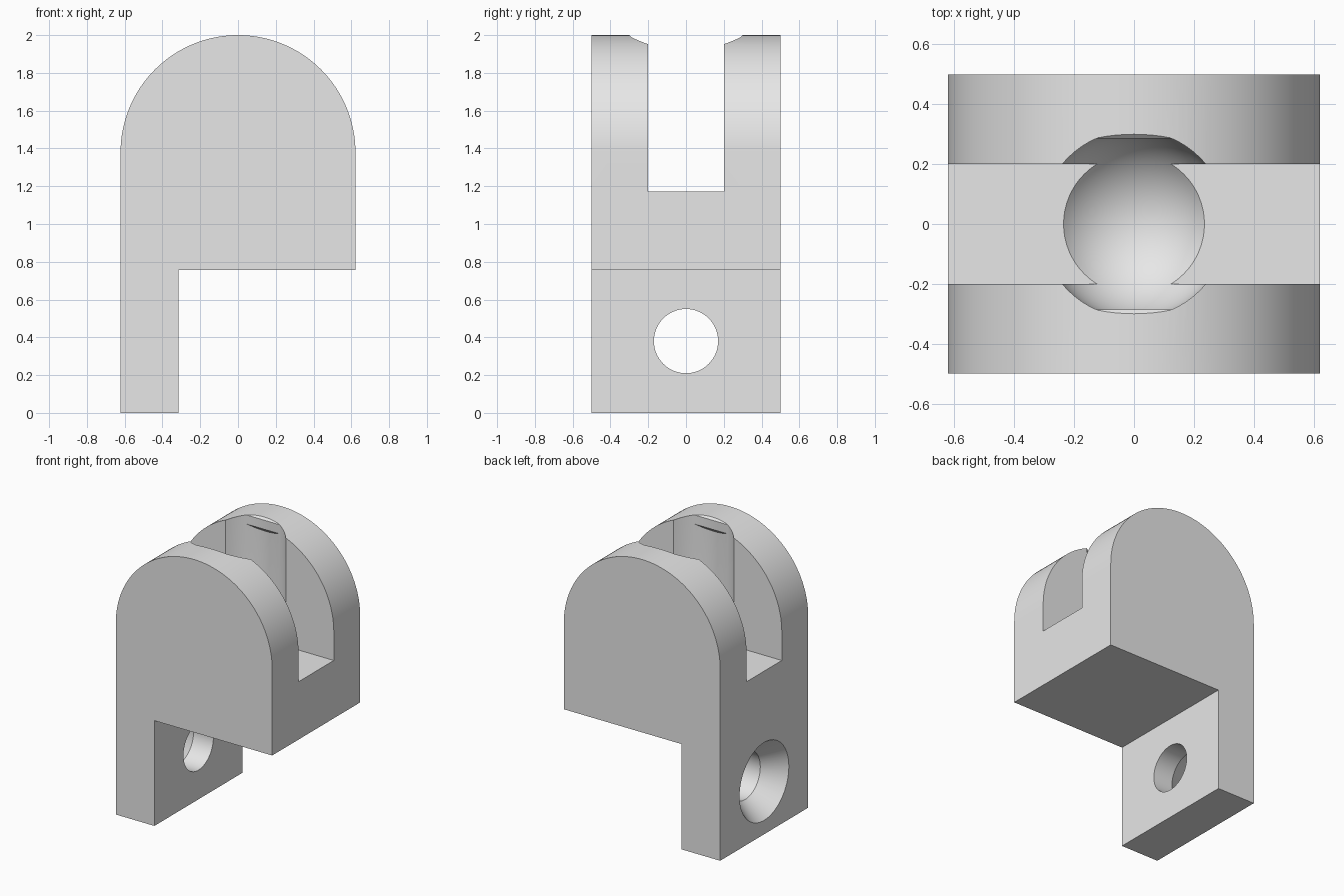
import bpy, bmesh, math
from mathutils import Matrix

cube = bpy.data.objects.get("Cube")
if cube:
    bpy.data.objects.remove(cube, do_unlink=True)

HALF_WIDTH, DEPTH = 0.622, 1.0
ARCH_Z = 2.0 - HALF_WIDTH
BALL_R = 0.3125


def make_object(name, bm):
    bmesh.ops.remove_doubles(bm, verts=bm.verts, dist=1e-5)
    bmesh.ops.recalc_face_normals(bm, faces=bm.faces)
    mesh = bpy.data.meshes.new(name)
    bm.to_mesh(mesh)
    bm.free()
    obj = bpy.data.objects.new(name, mesh)
    bpy.context.collection.objects.link(obj)
    return obj


def prism(name, outline, place, length):
    """Extrude a closed 2D outline; place maps (u, v, w) to a point."""
    bm = bmesh.new()
    face = bm.faces.new([bm.verts.new(place(u, v, -length / 2)) for u, v in outline])
    grown = bmesh.ops.extrude_face_region(bm, geom=[face])["geom"]
    step = [b - a for a, b in zip(place(0, 0, 0), place(0, 0, length))]
    bmesh.ops.translate(bm, vec=step, verts=[g for g in grown if isinstance(g, bmesh.types.BMVert)])
    return make_object(name, bm)


def lathe(name, profile, matrix, steps=64):
    """Spin a (radius, height) profile around z, then place it."""
    bm = bmesh.new()
    verts = [bm.verts.new((r, 0, h)) for r, h in profile]
    edges = [bm.edges.new(pair) for pair in zip(verts, verts[1:])]
    bmesh.ops.spin(bm, geom=verts + edges, axis=(0, 0, 1), cent=(0, 0, 0),
                   angle=math.tau, steps=steps, use_merge=True)
    bmesh.ops.transform(bm, matrix=matrix, verts=bm.verts)
    return make_object(name, bm)


def cut(target, cutter):
    mod = target.modifiers.new("cut", "BOOLEAN")
    mod.operation, mod.solver, mod.object = "DIFFERENCE", "EXACT", cutter
    bpy.context.view_layer.objects.active = target
    bpy.ops.object.modifier_apply(modifier=mod.name)
    bpy.data.objects.remove(cutter, do_unlink=True)


# Arched block with one leg
arch = [(HALF_WIDTH * math.cos(math.pi * i / 64), ARCH_Z + HALF_WIDTH * math.sin(math.pi * i / 64))
        for i in range(65)]
outline = arch + [(-HALF_WIDTH, 0), (-0.315, 0), (-0.315, 0.757), (HALF_WIDTH, 0.757)]
bracket = prism("arched_bracket", outline, lambda u, v, w: (u, w, v), DEPTH)

# Slot between the two cheeks
slot = [(-0.2, 1.173), (0.2, 1.173), (0.2, 2.3), (-0.2, 2.3)]
cut(bracket, prism("slot_cutter", slot, lambda u, v, w: (w, u, v), 2))

# Ball socket with a round channel above, narrowed by two chamfered retaining tabs
bowl = [(BALL_R * math.sin(a), -BALL_R * math.cos(a))
        for a in (math.pi / 2 * i / 16 for i in range(17))]
bowl[0] = (0, -BALL_R)
socket = lathe("socket_cutter", bowl + [(BALL_R, 0.8), (0, 0.8)], Matrix.Translation((0, 0, ARCH_Z)))
for side in (-1, 1):
    tab = [(0.285, 1.92), (0.285, 1.985), (0.4, 2.1), (0.4, 1.805)]
    cut(socket, prism("tab_cutter", tab, lambda u, v, w: (w, side * u, v), 1))
cut(bracket, socket)

# Countersunk screw hole through the leg
hole = [(0, -0.1), (0.353, -0.1), (0.17, 0.15), (0.17, 0.5), (0, 0.5)]
cut(bracket, lathe("screw_hole_cutter", hole,
                   Matrix.Translation((-HALF_WIDTH, 0, 0.38)) @ Matrix.Rotation(math.pi / 2, 4, "Y")))

# Plain grey finish
grey = bpy.data.materials.new("light_grey")
grey.use_nodes = True
color = (0.8, 0.8, 0.8, 1)
grey.diffuse_color = color
grey.node_tree.nodes["Principled BSDF"].inputs["Base Color"].default_value = color
bracket.data.materials.clear()
bracket.data.materials.append(grey)
for poly in bracket.data.polygons:
    poly.material_index = 0

bpy.ops.object.select_all(action="DESELECT")
bracket.select_set(True)
bpy.context.view_layer.objects.active = bracket
bpy.ops.object.shade_smooth_by_angle(angle=math.radians(30))
